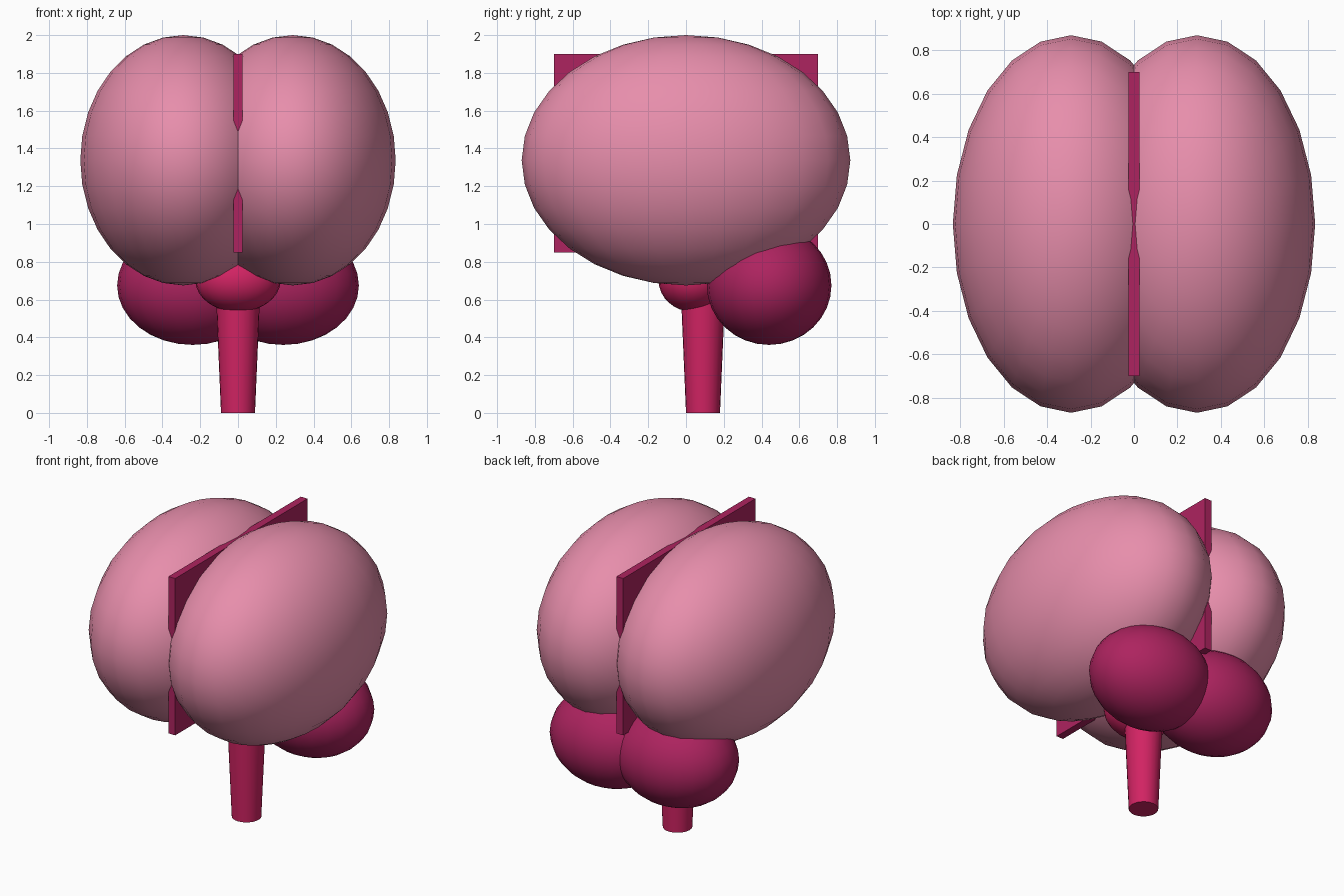
import bpy
import math

cube = bpy.data.objects.get("Cube")
if cube:
    bpy.data.objects.remove(cube, do_unlink=True)


def material(name, rgb):
    mat = bpy.data.materials.new(name)
    mat.use_nodes = True
    colour = (*rgb, 1)
    mat.diffuse_color = colour
    mat.node_tree.nodes["Principled BSDF"].inputs["Base Color"].default_value = colour
    return mat


pink = material("soft pink", (0.80, 0.27, 0.41))
plum = material("deep plum", (0.42, 0.017, 0.115))
crimson = material("crimson", (0.64, 0.017, 0.125))


def finish(name, mat, smooth=True):
    obj = bpy.context.object
    obj.name = obj.data.name = name
    obj.data.materials.append(mat)
    bpy.ops.object.transform_apply(location=False, rotation=False, scale=True)
    if smooth:
        bpy.ops.object.shade_smooth_by_angle(angle=math.radians(40))
    return obj


def ellipsoid(name, centre, radii, mat):
    bpy.ops.mesh.primitive_uv_sphere_add(segments=24, ring_count=16, radius=1, location=centre)
    bpy.context.object.scale = radii
    return finish(name, mat)


# Paired upper lobes and smaller rear lobes
for side, sign in (("left", 1), ("right", -1)):
    ellipsoid(side + "_hemisphere", (sign * 0.29, 0, 1.3375), (0.545, 0.87, 0.6625), pink)
    ellipsoid(side + "_rear_lobe", (sign * 0.24, 0.44, 0.675), (0.4, 0.33, 0.315), plum)

# Thin divider between the hemispheres
bpy.ops.mesh.primitive_cube_add(size=1, location=(0, 0, 1.375))
bpy.context.object.scale = (0.05, 1.4, 1.05)
finish("central_divider", plum, smooth=False)

# Rounded stem head and tapered stem
ellipsoid("stem_head", (0, 0.04, 0.70), (0.225, 0.185, 0.165), crimson)
bpy.ops.mesh.primitive_cone_add(vertices=24, radius1=0.09, radius2=0.12, depth=0.7,
                                location=(0, 0.09, 0.35))
finish("stem", crimson)
